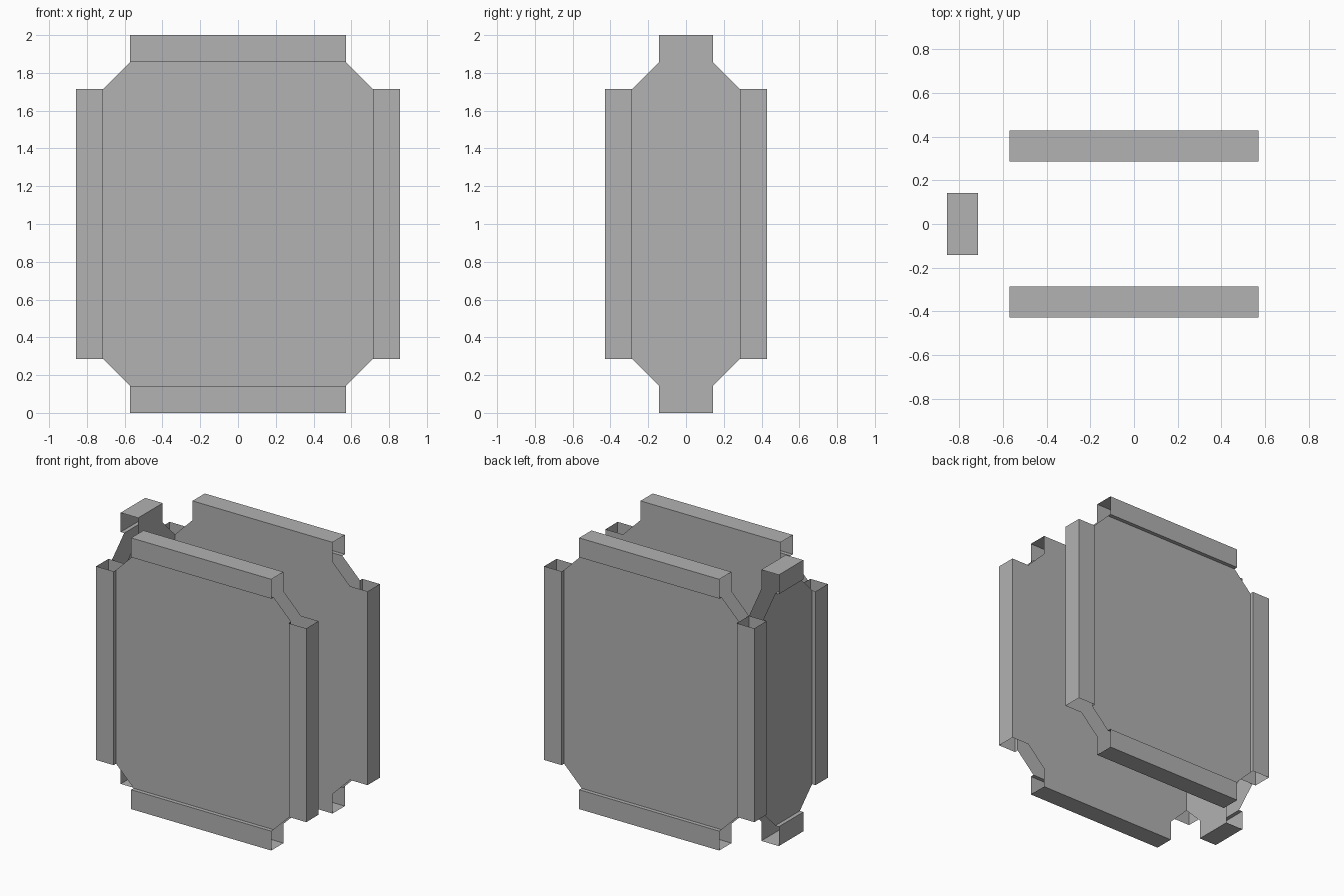
import bpy
import bmesh
from math import pi
from mathutils import Matrix, Vector

cube = bpy.data.objects.get("Cube")
if cube:
    bpy.data.objects.remove(cube, do_unlink=True)

U = 1 / 7          # module: thickness of every rim bar
RECESS = 0.2       # depth of the centre plate below the rims, in modules
HALF_H = 7         # half height in modules

gray = bpy.data.materials.new("plain gray")
gray.use_nodes = True
color = (0.445, 0.445, 0.445, 1)
gray.diffuse_color = color
gray.node_tree.nodes["Principled BSDF"].inputs["Base Color"].default_value = color


def panel(name, half_w, dist, angle, posts=True):
    """Hollow panel with open-ended rims; outer face at -y before turning."""
    bm = bmesh.new()
    turn = Matrix.Rotation(angle, 3, 'Z')
    outer, plate, inner = -dist, -dist + RECESS, -dist + 1

    def face(points):
        bm.faces.new([bm.verts.new(turn @ Vector(p) * U + Vector((0, 0, 1)))
                      for p in points])

    def mirrored(corner, y):
        # Repeat one quarter of an outline in all four quadrants
        back = corner[::-1]
        ring = (corner + [(-x, z) for x, z in back]
                + [(-x, -z) for x, z in corner] + [(x, -z) for x, z in back])
        return [(x, y, z) for x, z in ring]

    w, h = half_w - 1, HALF_H - 1      # plate extents
    chamfer = [(w, h - 1), (w - 1, h)]

    # Recessed centre plate and flat inner sheet
    face(mirrored(chamfer, plate))
    face(mirrored([(half_w, h - 1)] + chamfer + [(w - 1, HALF_H)], inner)[::-1])

    for s in (1, -1):
        # Top and bottom rims: front, cap, short return to the plate
        a, z0, z1 = w - 1, s * h, s * HALF_H
        order = s
        face([(-a, outer, z0), (a, outer, z0), (a, outer, z1), (-a, outer, z1)][::order])
        face([(-a, outer, z1), (a, outer, z1), (a, inner, z1), (-a, inner, z1)][::order])
        face([(-a, plate, z0), (a, plate, z0), (a, outer, z0), (-a, outer, z0)][::order])

        # Side rims: front, outer side, short return to the plate
        b, x0, x1 = h - 1, s * w, s * half_w
        face([(x0, plate, -b), (x0, outer, -b), (x0, outer, b), (x0, plate, b)][::order])
        if posts:
            face([(x0, outer, -b), (x1, outer, -b), (x1, outer, b), (x0, outer, b)][::order])
            face([(x1, outer, -b), (x1, inner, -b), (x1, inner, b), (x1, outer, b)][::order])

    bmesh.ops.remove_doubles(bm, verts=bm.verts, dist=0.0005)
    mesh = bpy.data.meshes.new(name)
    bm.to_mesh(mesh)
    bm.free()
    mesh.materials.append(gray)
    obj = bpy.data.objects.new(name, mesh)
    bpy.context.collection.objects.link(obj)


# The left side stays open; the right panel shares the corner posts
panel("front_panel", 6, 3, 0)
panel("back_panel", 6, 3, pi)
panel("right_panel", 3, 6, -pi / 2, posts=False)
